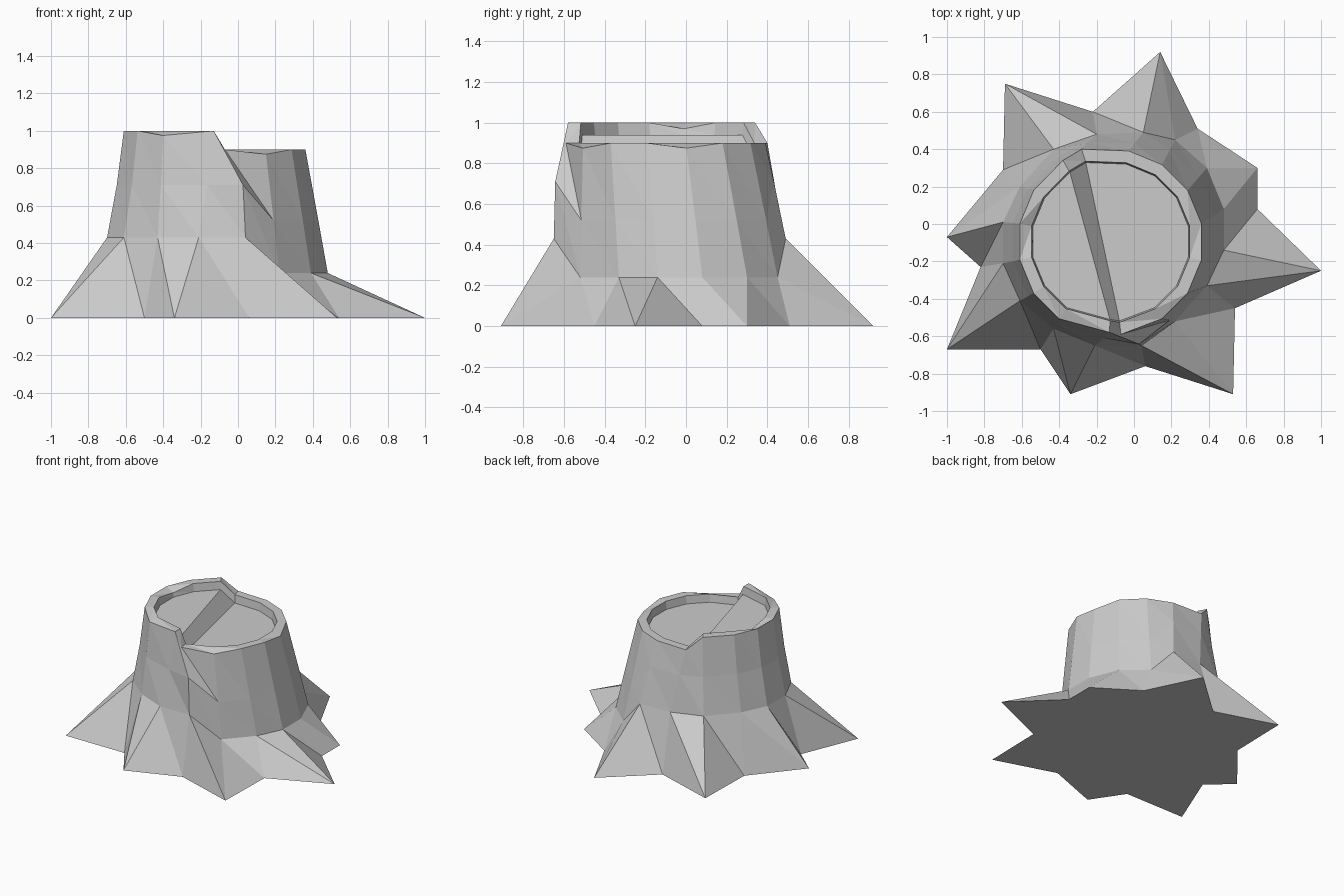
import bpy, bmesh, math
from mathutils import Vector

if "Cube" in bpy.data.objects:
    bpy.data.objects.remove(bpy.data.objects["Cube"], do_unlink=True)

grey = bpy.data.materials.new("plain grey")
grey.use_nodes = True
colour = (0.6, 0.6, 0.6, 1)
grey.diffuse_color = colour
grey.node_tree.nodes["Principled BSDF"].inputs["Base Color"].default_value = colour

SIDES = 16
CENTRE = Vector((-0.125, -0.095, 0))


def build(name, loops, caps=()):
    """Loft triangles between closed loops, then add cap faces by (loop, indices)."""
    bm = bmesh.new()
    rows = [[bm.verts.new(p) for p in loop] for loop in loops]
    for low, high in zip(rows, rows[1:]):
        for i in range(SIDES):
            j = (i + 1) % SIDES
            bm.faces.new((low[i], low[j], high[i]))
            bm.faces.new((low[j], high[j], high[i]))
    for row, order in caps:
        bm.faces.new([rows[row][i] for i in order])
    mesh = bpy.data.meshes.new(name)
    bm.to_mesh(mesh)
    bm.free()
    mesh.materials.append(grey)
    obj = bpy.data.objects.new(name, mesh)
    bpy.context.scene.collection.objects.link(obj)
    return obj


def shrink(loop, factor, drop):
    """Copy of a loop pulled towards the trunk axis and lowered."""
    result = []
    for p in loop:
        flat = CENTRE + (p - CENTRE) * factor
        result.append(Vector((flat.x, flat.y, p.z - drop)))
    return result


# Outline of the root tips and the valleys between them, on the ground
ground_xy = [(.06, -.76), (.53, -.91), (.54, -.45), (1, -.25),
             (.66, .08), (.66, .3), (.34, .51), (.14, .92),
             (-.22, .6), (-.69, .75), (-.7, .29), (-1, -.07),
             (-.82, -.23), (-1, -.67), (-.5, -.67), (-.34, -.91)]

# Foot of the trunk, where the roots spread out
foot_xy = [(.04, -.65), (.22, -.52), (.39, -.33), (.48, -.14),
           (.48, .08), (.39, .3), (.22, .45), (.05, .49),
           (-.2, .48), (-.43, .4), (-.61, .2), (-.7, .01),
           (-.7, -.21), (-.61, -.41), (-.43, -.56), (-.21, -.65)]

# The low half of the stump covers these sides; the rest is the high half
low_foot = range(1, 7)
low_rim = range(0, 9)

ground = [Vector((x, y, 0)) for x, y in ground_xy]
foot = [Vector((x, y, 0.24 if i in low_foot else 0.43))
        for i, (x, y) in enumerate(foot_xy)]

# Sawn rim: a regular ring, broken by a step at the front and the back
step_xy = {0: (-.07, -.59), 15: (-.13, -.58), 8: (-.28, .4), 9: (-.38, .34)}
rim = []
for i in range(SIDES):
    angle = math.tau * (i - 3.5) / SIDES
    p = CENTRE + Vector((math.cos(angle), math.sin(angle), 0)) * 0.495
    if i in step_xy:
        p.x, p.y = step_xy[i]
    p.z = 0.9 if i in low_rim else 1.0
    rim.append(p)

# Middle of the trunk, bulging on the high half
middle = []
for i in range(SIDES):
    blend = 0.12 if i == 0 else 0.42 if i in low_foot else 0.58
    p = foot[i].lerp(rim[i], blend)
    p.z = 0.52 if i in low_foot else 0.71
    middle.append(p)

inner_rim = shrink(rim, 0.87, 0)
cut_edge = shrink(rim, 0.855, 0.06)

# Small nicks in the rim
for i in (1, 4, 14):
    rim[i].z -= 0.025
inner_rim[11].z -= 0.03

build("roots", [ground, foot], [(0, reversed(range(SIDES)))])
build("trunk", [foot, middle, rim])
build("rim", [rim, inner_rim, cut_edge])

# Sawn top: low half, high half and the narrow break between them
build("cut_surface", [cut_edge],
      [(0, low_rim), (0, range(9, SIDES)), (0, (0, 8, 9, 15))])
